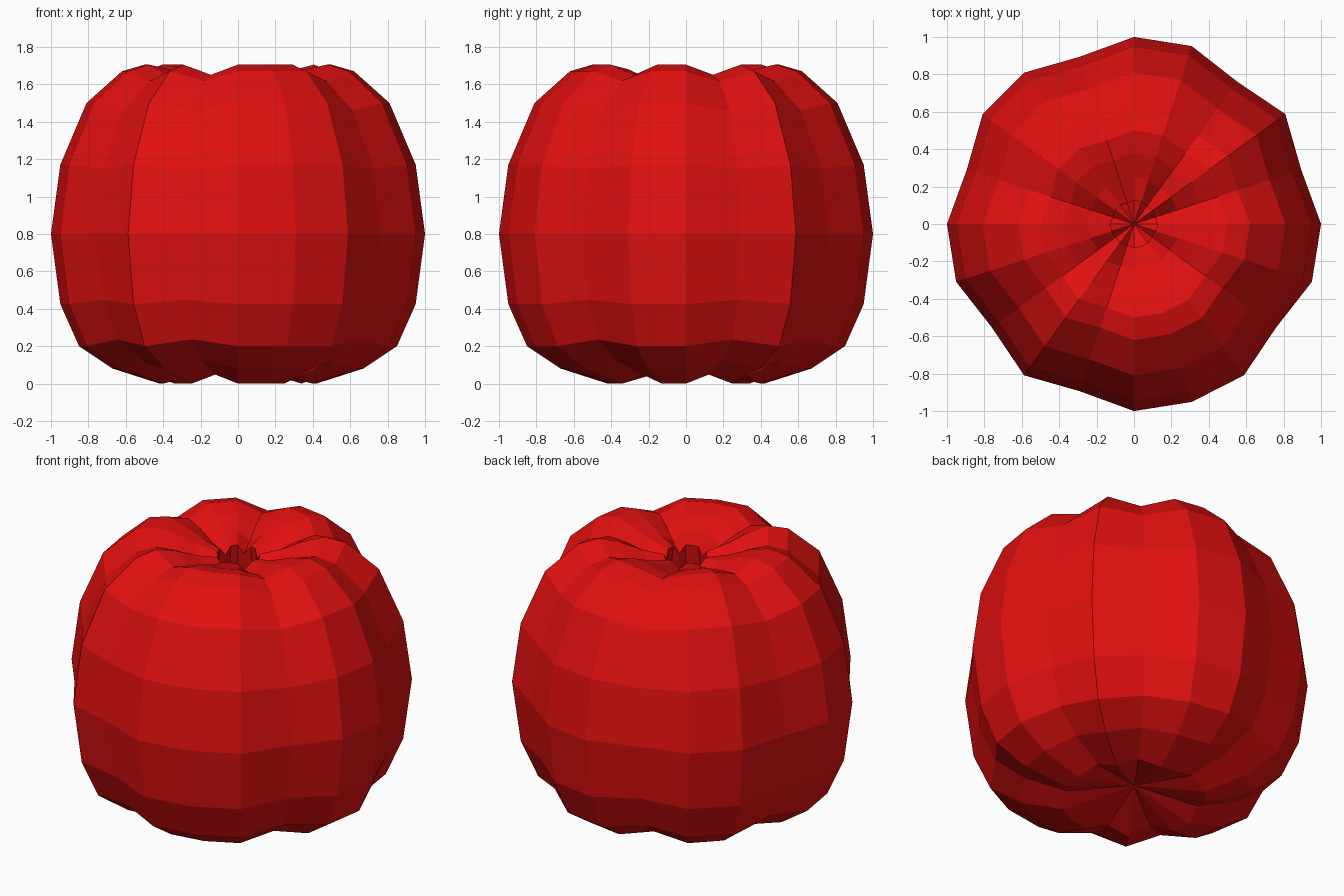
import bpy, bmesh, math

if "Cube" in bpy.data.objects:
    bpy.data.objects.remove(bpy.data.objects["Cube"])

SIDES = 20
MID_Z = 0.8
# side steps where a groove runs from top to bottom, pulled in toward the middle
GROOVES = {1, 3, 6, 9, 12, 14, 18}
PULL = 0.94

# half profile (radius, height), bottom to top, ending in the stalk recess
PROFILE = [(0.42, 0.0), (0.67, 0.08), (0.85, 0.20), (0.95, 0.425), (1.0, 0.80),
           (0.95, 1.17), (0.81, 1.50), (0.62, 1.67), (0.50, 1.705), (0.38, 1.68),
           (0.25, 1.63), (0.125, 1.60), (0.14, 1.48)]


def ring(bm, r, z):
    verts = []
    for i in range(SIDES):
        a = 2 * math.pi * i / SIDES
        k = PULL if i in GROOVES else 1.0
        verts.append(bm.verts.new((r * k * math.cos(a), r * k * math.sin(a),
                                   MID_Z + (z - MID_Z) * k)))
    return verts


# ribbed fruit body
bm = bmesh.new()
rings = [ring(bm, r, z) for r, z in PROFILE]
bottom = bm.verts.new((0, 0, 0.10))
top = bm.verts.new((0, 0, 1.45))
for i in range(SIDES):
    j = (i + 1) % SIDES
    for a, b in zip(rings, rings[1:]):
        bm.faces.new((a[i], a[j], b[j], b[i]))
    bm.faces.new((bottom, rings[0][j], rings[0][i]))
    bm.faces.new((top, rings[-1][i], rings[-1][j]))

mesh = bpy.data.meshes.new("fruit_body")
bm.to_mesh(mesh)
bm.free()
body = bpy.data.objects.new("fruit_body", mesh)
bpy.context.collection.objects.link(body)

# red skin
red = bpy.data.materials.new("red_skin")
red.diffuse_color = (0.75, 0.005, 0.005, 1)
red.use_nodes = True
red.node_tree.nodes["Principled BSDF"].inputs["Base Color"].default_value = red.diffuse_color
mesh.materials.append(red)
